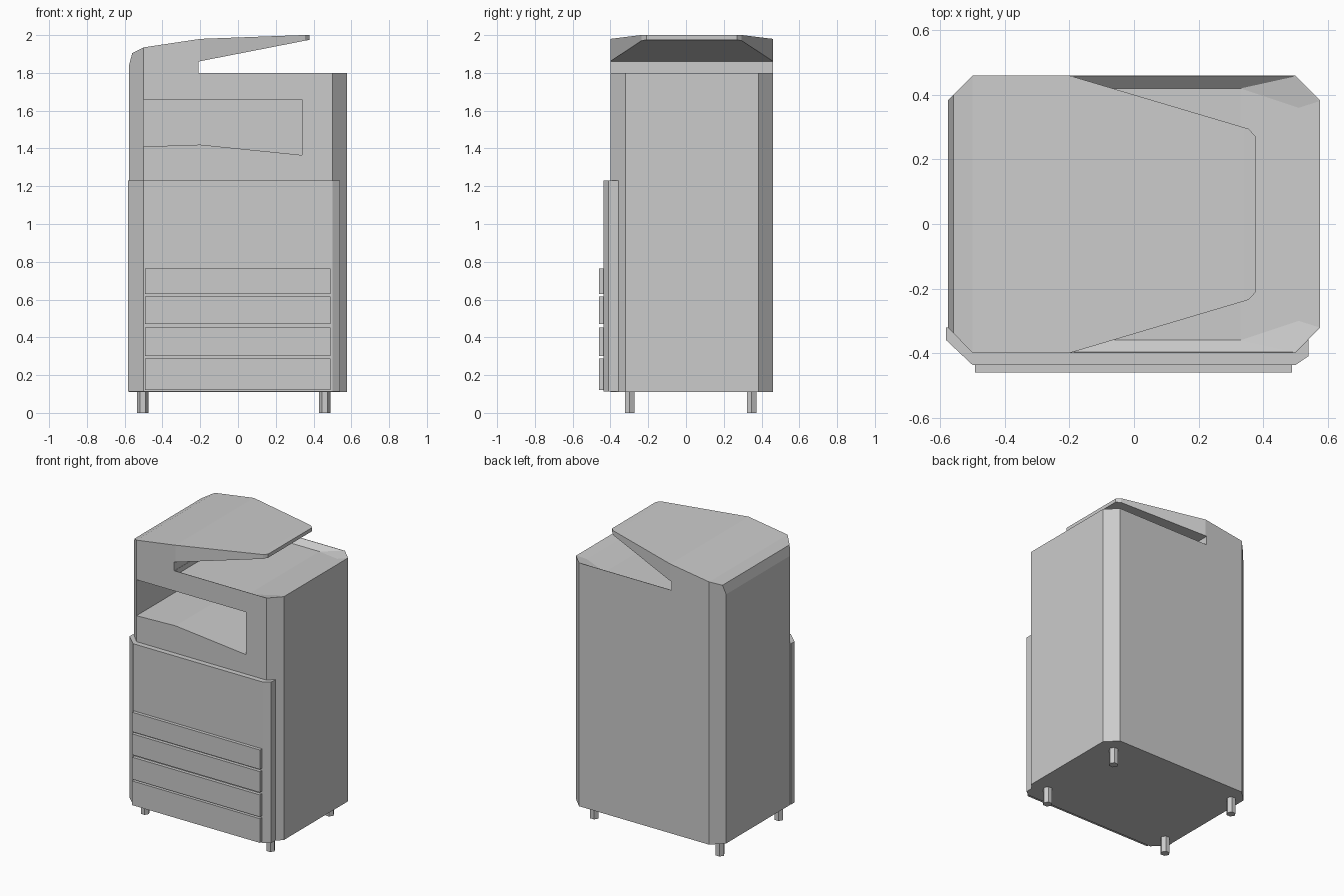
import bpy, bmesh, math
from mathutils import Vector

if "Cube" in bpy.data.objects:
    bpy.data.objects.remove(bpy.data.objects["Cube"])

MID_Y = 0.03  # centre line of the cabinet


def new_object(name, bm):
    bmesh.ops.recalc_face_normals(bm, faces=bm.faces)
    mesh = bpy.data.meshes.new(name)
    bm.to_mesh(mesh)
    bm.free()
    ob = bpy.data.objects.new(name, mesh)
    bpy.context.collection.objects.link(ob)
    return ob


def prism(name, points, axis, lo, hi):
    """Extrude a closed profile along z (xy points) or y (xz points)."""
    bm = bmesh.new()
    place = (lambda a, b: (a, b, lo)) if axis == 'z' else (lambda a, b: (a, lo, b))
    face = bm.faces.new([bm.verts.new(place(a, b)) for a, b in points])
    ext = bmesh.ops.extrude_face_region(bm, geom=[face])
    step = Vector((0, 0, hi - lo)) if axis == 'z' else Vector((0, hi - lo, 0))
    bmesh.ops.translate(bm, vec=step,
                        verts=[v for v in ext['geom'] if isinstance(v, bmesh.types.BMVert)])
    return new_object(name, bm)


def boolean(ob, cutter, operation):
    mod = ob.modifiers.new('cut', 'BOOLEAN')
    mod.operation, mod.solver, mod.object = operation, 'EXACT', cutter
    bpy.context.view_layer.objects.active = ob
    bpy.ops.object.modifier_apply(modifier=mod.name)
    bpy.data.objects.remove(cutter)


# Cabinet and overhanging head: side-to-side profile trimmed to a chamfered plan
body = prism('cabinet', [
    (-0.60, 0.11), (0.60, 0.11), (0.60, 1.80), (-0.21, 1.80), (-0.21, 1.86),
    (0.378, 1.975), (0.378, 2.0), (0.34, 2.0), (-0.20, 1.98), (-0.50, 1.935),
    (-0.56, 1.905), (-0.577, 1.84), (-0.60, 1.75)], 'y', -0.6, 0.6)
plan = [(-0.577, -0.32), (-0.50, -0.40), (0.50, -0.40), (0.577, -0.32),
        (0.577, 0.383), (0.50, 0.46), (-0.50, 0.46), (-0.577, 0.383)]
boolean(body, prism('plan_cutter', plan, 'z', 0.0, 2.2), 'INTERSECT')

# Taper both sides of the head
taper = [(-0.335, -0.44), (0.355, -0.235), (0.40, -0.186), (0.50, -0.186), (0.50, -0.44)]
for flip in (False, True):
    pts = [(x, 2 * MID_Y - y) if flip else (x, y) for x, y in taper]
    boolean(body, prism('taper_cutter', pts, 'z', 1.83, 2.2), 'DIFFERENCE')

# Paper output opening in the front
boolean(body, prism('output_cutter', [
    (-0.50, 1.41), (-0.20, 1.42), (0.34, 1.365), (0.34, 1.66), (-0.50, 1.66)],
    'y', -0.5, 0.32), 'DIFFERENCE')

# Shallow dished tray under the head
bm = bmesh.new()
for x, half, z in [(-0.208, 0.39, 1.765), (0.33, 0.39, 1.765), (0.51, 0.33, 1.785),
                   (-0.208, 0.427, 1.80), (0.498, 0.427, 1.80), (0.573, 0.35, 1.80),
                   (-0.208, 0.427, 1.81), (0.498, 0.427, 1.81), (0.573, 0.35, 1.81)]:
    for s in (-1, 1):
        bm.verts.new((x, MID_Y + s * half, z))
bmesh.ops.convex_hull(bm, input=bm.verts)
boolean(body, new_object('tray_cutter', bm), 'DIFFERENCE')

# Front door panel wrapping the chamfered corners
prism('front_panel', [
    (-0.582, -0.32), (-0.582, -0.36), (-0.50, -0.437), (0.50, -0.437),
    (0.54, -0.41), (0.54, -0.355), (0.50, -0.39), (-0.50, -0.39), (-0.57, -0.32)],
    'z', 0.112, 1.23)

# Paper drawers
for i, (lo, hi) in enumerate([(0.12, 0.288), (0.30, 0.453), (0.47, 0.615), (0.63, 0.765)]):
    prism(f'drawer_{i + 1}', [(-0.493, lo), (0.49, lo), (0.49, hi), (-0.493, hi)],
          'y', -0.46, -0.43)

# Hexagonal feet
hexagon = [(0.03 * math.cos(math.radians(a)), 0.03 * math.sin(math.radians(a)))
           for a in range(0, 360, 60)]
for side, cx in (('left', -0.505), ('right', 0.46)):
    for end, cy in (('front', -0.298), ('back', 0.348)):
        prism(f'{end}_{side}_foot', [(cx + a, cy + b) for a, b in hexagon], 'z', 0.0, 0.115)
